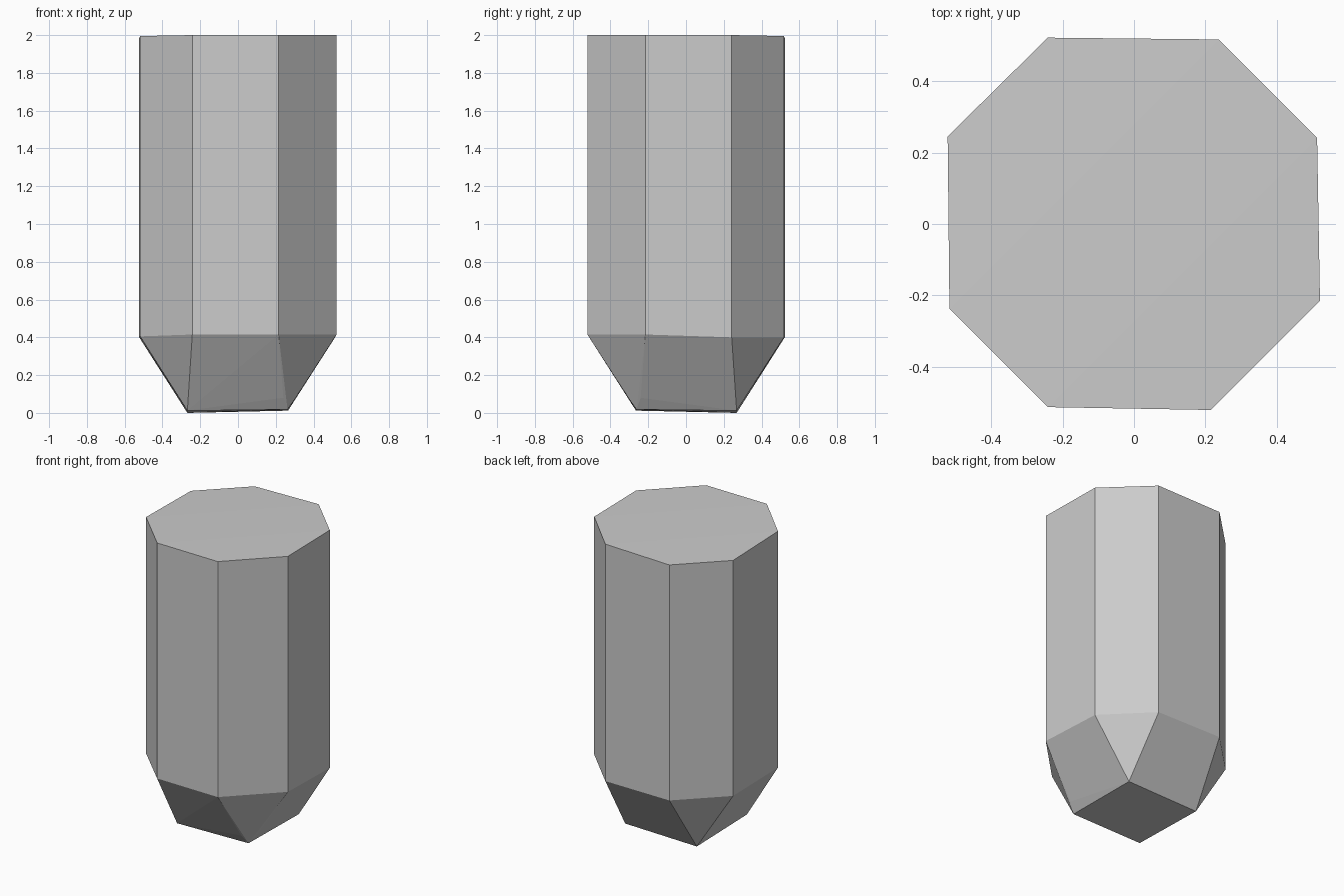
import bpy
import bmesh

if "Cube" in bpy.data.objects:
    bpy.data.objects.remove(bpy.data.objects["Cube"])

# Slightly irregular octagonal outline: x, y, shoulder height, top height
OUTLINE = [
    (-0.242, 0.523, 0.40, 1.985), (0.238, 0.518, 0.40, 1.995),
    (0.514, 0.242, 0.40, 2.0), (0.522, -0.215, 0.415, 2.0),
    (0.215, -0.522, 0.415, 2.0), (-0.242, -0.514, 0.415, 2.0),
    (-0.518, -0.238, 0.405, 1.995), (-0.523, 0.246, 0.40, 1.985),
]
# Small square foot, with a tiny chipped corner at the front right
FOOT = [
    (-0.268, -0.265, 0.012), (0.262, -0.262, 0.018),
    (0.265, 0.268, 0.012), (-0.268, 0.268, 0.0),
    (0.24, -0.306, 0.08), (0.306, -0.24, 0.08),
]

# Faceted solid wrapped around the prism and its tapered foot
bm = bmesh.new()
for x, y, shoulder, top in OUTLINE:
    bm.verts.new((x, y, shoulder))
    bm.verts.new((x, y, top))
for point in FOOT:
    bm.verts.new(point)
hull = bmesh.ops.convex_hull(bm, input=bm.verts[:])
loose = [v for v in bm.verts if not v.link_faces]
bmesh.ops.delete(bm, geom=loose, context='VERTS')
bmesh.ops.dissolve_limit(bm, angle_limit=0.005, verts=bm.verts[:], edges=bm.edges[:])
bmesh.ops.recalc_face_normals(bm, faces=bm.faces[:])

mesh = bpy.data.meshes.new("octagonal_post")
bm.to_mesh(mesh)
bm.free()
post = bpy.data.objects.new("octagonal_post", mesh)
bpy.context.collection.objects.link(post)
